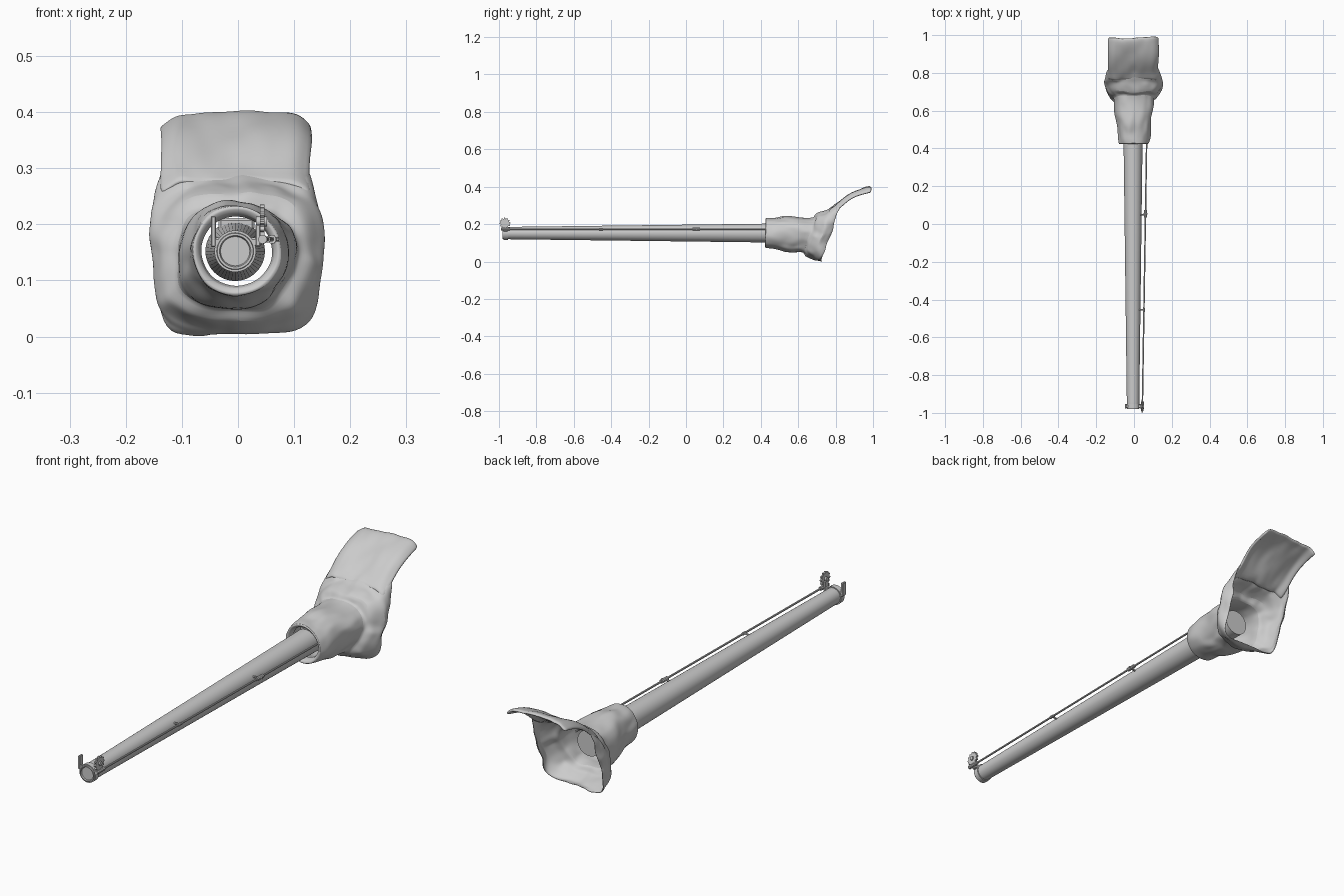
import bpy, bmesh, math
from mathutils import Vector, noise

if "Cube" in bpy.data.objects:
    bpy.data.objects.remove(bpy.data.objects["Cube"])

CX, CZ = -0.005, 0.152          # barrel axis
grey = bpy.data.materials.new("plain grey")
grey.diffuse_color = (0.6, 0.6, 0.6, 1)
grey.use_nodes = True
grey.node_tree.nodes["Principled BSDF"].inputs["Base Color"].default_value = grey.diffuse_color


def make(name, bm, smooth=True):
    bmesh.ops.recalc_face_normals(bm, faces=bm.faces)
    me = bpy.data.meshes.new(name)
    bm.to_mesh(me)
    bm.free()
    ob = bpy.data.objects.new(name, me)
    bpy.context.collection.objects.link(ob)
    me.materials.append(grey)
    if smooth:
        bpy.ops.object.select_all(action='DESELECT')
        ob.select_set(True)
        bpy.context.view_layer.objects.active = ob
        bpy.ops.object.shade_smooth_by_angle(angle=math.radians(35))
    return ob


def bridge(bm, rings):
    for a, b in zip(rings, rings[1:]):
        n = len(a)
        for i in range(n):
            bm.faces.new((a[i], a[(i + 1) % n], b[(i + 1) % n], b[i]))


def lathe(name, prof, n=48):
    """Revolve (radius, y) points round the barrel axis, capping both ends."""
    bm = bmesh.new()
    rings = []
    for r, y in prof:
        rings.append([bm.verts.new((CX + r * math.cos(2 * math.pi * i / n), y,
                                    CZ + r * math.sin(2 * math.pi * i / n))) for i in range(n)])
    bridge(bm, rings)
    bm.faces.new(rings[0])
    bm.faces.new(rings[-1])
    return make(name, bm)


def rod(name, a, b, r, n=10):
    a, b = Vector(a), Vector(b)
    bm = bmesh.new()
    bmesh.ops.create_cone(bm, cap_ends=True, segments=n, radius1=r, radius2=r, depth=(b - a).length)
    q = (b - a).to_track_quat('Z', 'Y')
    for v in bm.verts:
        v.co = q @ v.co + (a + b) / 2
    return make(name, bm)


def box(name, c, s):
    bm = bmesh.new()
    bmesh.ops.create_cube(bm, size=1)
    for v in bm.verts:
        v.co = Vector(c) + Vector(v.co[i] * s[i] for i in range(3))
    bmesh.ops.bevel(bm, geom=bm.edges[:], offset=min(s) * 0.2, segments=1, affect='EDGES')
    return make(name, bm, False)


# Tapered barrel with recessed bore, and the clamp round its muzzle
lathe("barrel", [(0.026, -0.93), (0.026, -0.975), (0.028, -0.98), (0.032, -0.98), (0.033, -0.976),
                 (0.033, -0.94), (0.050, 0.42), (0.053, 0.64)])
lathe("muzzle_clamp", [(0.033, -0.975), (0.037, -0.975), (0.037, -0.953), (0.033, -0.953)])
box("barrel_key", (-0.003, 0.53, 0.2), (0.064, 0.16, 0.022))

# Ears of the clamp
box("left_ear", (-0.044, -0.965, 0.187), (0.009, 0.022, 0.055))
box("left_ear_foot", (-0.034, -0.965, 0.168), (0.02, 0.02, 0.016))
box("right_ear", (0.036, -0.965, 0.18), (0.009, 0.022, 0.04))
box("right_ear_foot", (0.028, -0.965, 0.168), (0.018, 0.02, 0.016))

# Toothed wheel beside the muzzle
bm = bmesh.new()
rings = []
for x in (0.039, 0.047):
    ring = []
    for i in range(48):
        r = 0.030 if i % 4 < 2 else 0.024
        t = 2 * math.pi * i / 48
        ring.append(bm.verts.new((x, -0.968 + r * math.cos(t), 0.205 + r * math.sin(t))))
    rings.append(ring)
bridge(bm, rings)
bm.faces.new(rings[0])
bm.faces.new(rings[1])
make("toothed_wheel", bm, False)
rod("wheel_hub", (0.032, -0.968, 0.205), (0.052, -0.968, 0.205), 0.009, 16)

# Long control rod with couplings and stays
def on_rod(y):
    return Vector((0.044 + 0.023 * (y + 0.98) / 1.42, y, 0.173))

rod("control_rod", on_rod(-0.99), on_rod(0.62), 0.004)
rod("rod_front_joint", on_rod(-0.99), on_rod(-0.94), 0.008)
rod("rod_coupling", on_rod(0.035), on_rod(0.075), 0.008)
rod("rod_cross_pin", on_rod(0.055) - Vector((0.01, 0, 0)), on_rod(0.055) + Vector((0.012, 0, 0)), 0.004)
for y in (-0.455, 0.05):
    rod("rod_stay", on_rod(y), (0.02, y, 0.17), 0.004)
rod("rod_middle_joint", on_rod(-0.465), on_rod(-0.445), 0.006)


# Canvas cover: lofted rings of (bottom yz, side yz, top yz, half width, squareness)
def crumple(p, amt):
    v = noise.noise_vector(p * 11) + 0.5 * noise.noise_vector(p * 27 + Vector((3, 1, 7)))
    return p + v * amt


def mix(a, b, t):
    return a + (b - a) * t


sections = [
    (.455, .086, .455, .152, .455, .218, .066, 2), (.432, .083, .432, .152, .432, .222, .070, 2),
    (.425, .073, .425, .152, .425, .232, .078, 2), (.50, .062, .50, .152, .50, .235, .082, 2.1),
    (.58, .052, .58, .150, .58, .235, .094, 2.2), (.635, .047, .66, .150, .685, .230, .105, 2.3),
    (.65, .030, .69, .150, .70, .255, .132, 2.6), (.685, .021, .735, .150, .755, .268, .151, 3.2),
    (.705, .013, .765, .155, .785, .285, .142, 5), (.722, .010, .785, .185, .83, .318, .134, 9),
]
STEPS, N = 3, 72
rows = []
for a, b in zip(sections, sections[1:]):
    rows += [[mix(p, q, k / STEPS) for p, q in zip(a, b)] for k in range(STEPS)]
rows.append(sections[-1])

bm = bmesh.new()
rings = []
for j, (by, bz, my, mz, ty, tz, hw, e) in enumerate(rows):
    ring = []
    for i in range(N):
        t = 2 * math.pi * i / N
        c, s = math.cos(t), math.sin(t)
        k = (abs(c) ** e + abs(s) ** e) ** (-1 / e)
        c, s = c * k, s * k
        y, z = (mix(my, ty, s), mix(mz, tz, s)) if s > 0 else (mix(my, by, -s), mix(mz, bz, -s))
        amt = 0.002 if j < 7 else 0.011
        p = crumple(Vector((CX + 0.002 + hw * c, y, z)), amt)
        p.z = max(p.z, 0.003)
        ring.append(bm.verts.new(p))
    rings.append(ring)
bridge(bm, rings)
cover = make("canvas_cover", bm)

# Upper flap sweeping up and back from the cover
path = [(.765, .272), (.79, .288), (.815, .308), (.85, .338), (.89, .362), (.93, .38), (.965, .392), (.988, .394)]
bm = bmesh.new()
cols = 25
grid = []
for y, z in path:
    row = []
    for i in range(cols):
        u = 2 * i / (cols - 1) - 1
        droop = 0.022 * max(0, abs(u) - 0.8) / 0.2
        row.append(bm.verts.new(crumple(Vector((CX + 0.133 * u, y, z - droop)), 0.009)))
    grid.append(row)
for a, b in zip(grid, grid[1:]):
    for i in range(cols - 1):
        bm.faces.new((a[i], a[i + 1], b[i + 1], b[i]))
flap = make("canvas_flap", bm)

for ob, th, off in ((cover, 0.004, -1), (flap, 0.012, 0)):
    m = ob.modifiers.new("cloth_thickness", 'SOLIDIFY')
    m.thickness, m.offset = th, off
    m = ob.modifiers.new("soften", 'SUBSURF')
    m.levels = m.render_levels = 1
    for f in ob.data.polygons:
        f.use_smooth = True
